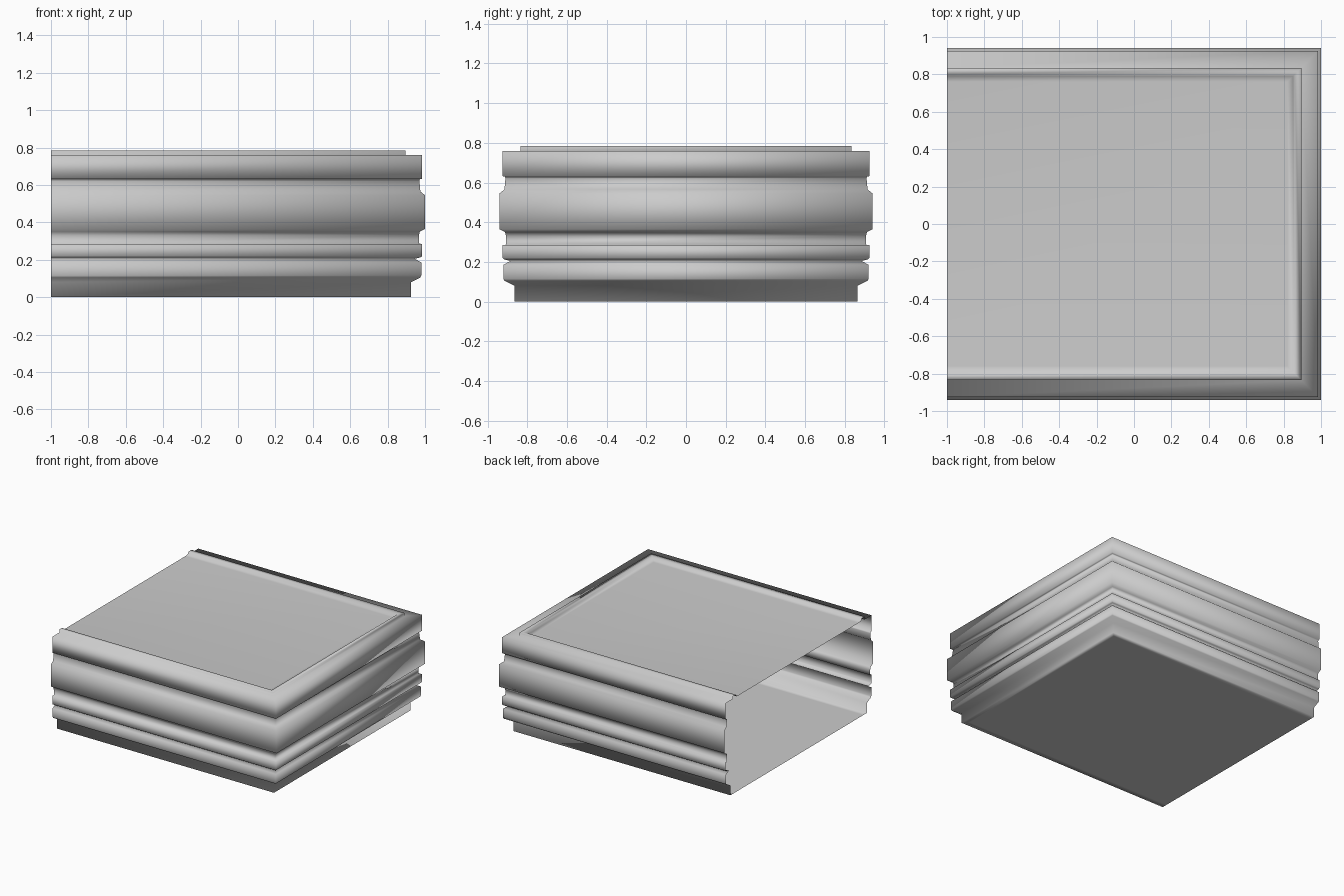
import bpy
import bmesh

cube = bpy.data.objects.get("Cube")
if cube:
    bpy.data.objects.remove(cube, do_unlink=True)

# One plain grey for the whole moulding
grey = bpy.data.materials.new("light_grey")
grey.use_nodes = True
colour = (0.6, 0.6, 0.6, 1)
grey.diffuse_color = colour
grey.node_tree.nodes["Principled BSDF"].inputs["Base Color"].default_value = colour

# Moulding section: reach along x, height; listed from underside to top panel
PROFILE = [
    (0.88, 0.0), (0.925, 0.0), (0.925, 0.08),              # base
    (0.975, 0.105), (0.98, 0.115), (0.98, 0.185),          # lower torus
    (0.945, 0.205), (0.975, 0.212),                        # groove
    (0.985, 0.22), (0.985, 0.284), (0.967, 0.287),         # narrow bead
    (0.967, 0.33), (0.972, 0.35),                          # cove
    (1.0, 0.365), (1.0, 0.545), (0.975, 0.565),            # wide band
    (0.97, 0.62), (0.972, 0.63),                           # upper neck
    (0.985, 0.632), (0.985, 0.76),                         # cornice
    (0.895, 0.76), (0.895, 0.785),                         # step to rim
    (0.86, 0.782), (0.85, 0.765), (0.82, 0.762),           # inner lip
]
DEPTH_INSET = 0.06   # the body is slightly shallower than it is wide
OPEN_END = -1.0      # the left-hand end is cut off and open


def ring(bm, reach, z):
    """Three-sided path: front, right end and back."""
    y = reach - DEPTH_INSET
    corners = [(OPEN_END, -y), (reach, -y), (reach, y), (OPEN_END, y)]
    return [bm.verts.new((px, py, z)) for px, py in corners]


bm = bmesh.new()
rings = [ring(bm, reach, z) for reach, z in PROFILE]

# Mitred walls between successive rings
for low, high in zip(rings, rings[1:]):
    for j in range(3):
        bm.faces.new((low[j], low[j + 1], high[j + 1], high[j]))

# Floor and recessed top panel
bm.faces.new(reversed(rings[0]))
bm.faces.new(rings[-1])

for face in bm.faces:
    face.smooth = True

mesh = bpy.data.meshes.new("moulded_plinth")
bm.to_mesh(mesh)
bm.free()
mesh.materials.append(grey)
plinth = bpy.data.objects.new("moulded_plinth", mesh)
bpy.context.collection.objects.link(plinth)
